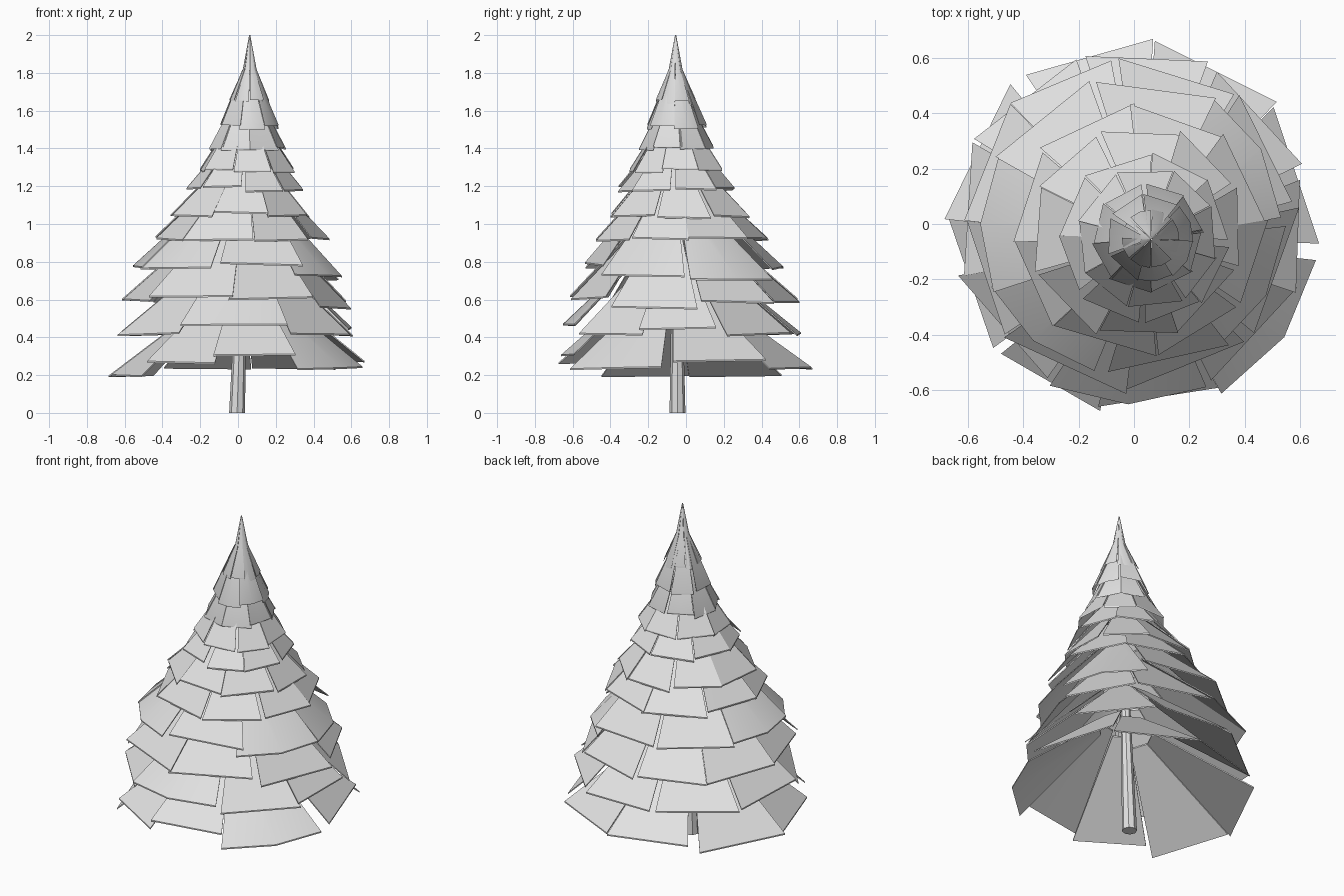
import bpy, bmesh, math, random
from mathutils import Vector

cube = bpy.data.objects.get("Cube")
if cube:
    bpy.data.objects.remove(cube, do_unlink=True)
random.seed(7)

grey = bpy.data.materials.new("light grey")
grey.use_nodes = True
colour = (0.76, 0.76, 0.76, 1)
grey.diffuse_color = colour
grey.node_tree.nodes["Principled BSDF"].inputs["Base Color"].default_value = colour


def axis(z):
    """Centre line of the leaning trunk."""
    return Vector((-0.005 + 0.033 * z, -0.045 - 0.005 * z, z))


def finish(bm, name):
    bmesh.ops.recalc_face_normals(bm, faces=bm.faces)
    mesh = bpy.data.meshes.new(name)
    bm.to_mesh(mesh)
    bm.free()
    mesh.materials.append(grey)
    obj = bpy.data.objects.new(name, mesh)
    bpy.context.collection.objects.link(obj)
    bpy.ops.object.select_all(action="DESELECT")
    obj.select_set(True)
    bpy.context.view_layer.objects.active = obj
    bpy.ops.object.shade_smooth_by_angle(angle=math.radians(30))


def add_panel(bm, rings, middle, half, twist, folded):
    """One drooping bough panel; rings hold (centre, radius) from top to rim."""
    rows = []
    for centre, radius in rings:
        row = []
        for side in (-1, 0, 1):
            a = middle + side * half
            r = radius * (1 + side * twist)
            if side == 0 and not folded:
                r *= math.cos(half)
            row.append(bm.verts.new((centre.x + r * math.cos(a), centre.y + r * math.sin(a),
                                     centre.z - side * twist * radius * 0.6)))
        rows.append(row)
    faces = [bm.faces.new((up[c], low[c], low[c + 1], up[c + 1]))
             for up, low in zip(rows, rows[1:]) for c in range(2)]
    # Thicken the panel downwards
    made = bmesh.ops.extrude_face_region(bm, geom=faces, use_keep_orig=True)["geom"]
    under = [g for g in made if isinstance(g, bmesh.types.BMVert)]
    bmesh.ops.translate(bm, verts=under, vec=(0, 0, -0.008))


# Trunk: slim tapered octagonal post
bm = bmesh.new()
rings = []
for z, r in ((0, 0.042), (0.5, 0.032), (1.7, 0.012)):
    c = axis(z)
    rings.append([bm.verts.new((c.x + r * math.cos(k * math.pi / 4),
                                c.y + r * math.sin(k * math.pi / 4), z)) for k in range(8)])
for low, high in zip(rings, rings[1:]):
    for k in range(8):
        n = (k + 1) % 8
        bm.faces.new((low[k], low[n], high[n], high[k]))
bm.faces.new(rings[0][::-1])
bm.faces.new(rings[-1])
finish(bm, "trunk")


def even(first, z, count=8):
    """Evenly spread panels with a little scatter in angle and height."""
    return [(first + 360 * k / count + random.uniform(-3, 3), z + random.uniform(-0.015, 0.015))
            for k in range(count)]


# Tiers of boughs: rim radius, slope, rim centre x and y, panels as (angle, rim height)
tiers = [
    (0.675, 0.78, 0.0, 0.0, [(-82, 0.31), (-37, 0.24), (17, 0.28), (62, 0.24),
                             (105, 0.24), (155, 0.20), (200, 0.20), (242, 0.27)]),
    (0.65, 0.85, -0.01, 0.0, [(-91, 0.47), (-42, 0.42), (-4, 0.45), (40, 0.42),
                              (85, 0.42), (130, 0.42), (175, 0.43), (219, 0.42)]),
    (0.61, 0.95, -0.01, 0.0, [(-115, 0.62), (-70, 0.61), (-18, 0.56), (29, 0.59),
                              (73, 0.59), (116, 0.60), (157, 0.60), (200, 0.60)]),
    (0.55, 1.0, -0.01, 0.0, [(-130, 0.77), (-75, 0.79), (-28, 0.73), (30, 0.71),
                             (80, 0.77), (130, 0.77), (180, 0.78)]),
    (0.46, 1.0, 0.02, -0.02, even(-106, 0.93)),
    (0.39, 1.05, 0.01, -0.03, even(-90, 1.05)),
    (0.31, 1.2, 0.04, -0.05, even(-70, 1.19)),
    (0.26, 1.5, 0.05, -0.05, even(-85, 1.29)),
    (0.20, 1.9, 0.05, -0.05, even(-62, 1.40)),
    (0.16, 2.3, 0.055, -0.05, even(-80, 1.52, 7)),
]
for i, (radius, slope, cx, cy, panels) in enumerate(tiers):
    bm = bmesh.new()
    for k, (angle, z) in enumerate(panels):
        # panel width follows the spacing of its two neighbours
        gap = (panels[(k + 1) % len(panels)][0] - panels[k - 1][0]) % 360
        half = math.radians(gap / 4) * random.uniform(0.9, 1.06)
        size = radius * random.uniform(0.98, 1.01)
        inner = size * 0.22
        top = z + slope * (size - inner)
        twist = random.uniform(-0.02, 0.02)
        add_panel(bm, [(axis(top), inner), (Vector((cx, cy, z)), size)],
                  math.radians(angle), half, twist, half > math.radians(25))
    finish(bm, "bough_tier_%d" % (i + 1))

# Pointed cap at the top, flaring towards its rim
bm = bmesh.new()
for angle, z in even(-68, 1.65):
    add_panel(bm, [(Vector((0.062, -0.055, 2.0)), 0.003), (Vector((0.062, -0.055, 1.82)), 0.036),
                   (Vector((0.06, -0.053, z)), 0.105)], math.radians(angle), 0.38, 0.01, True)
finish(bm, "top_cap")
